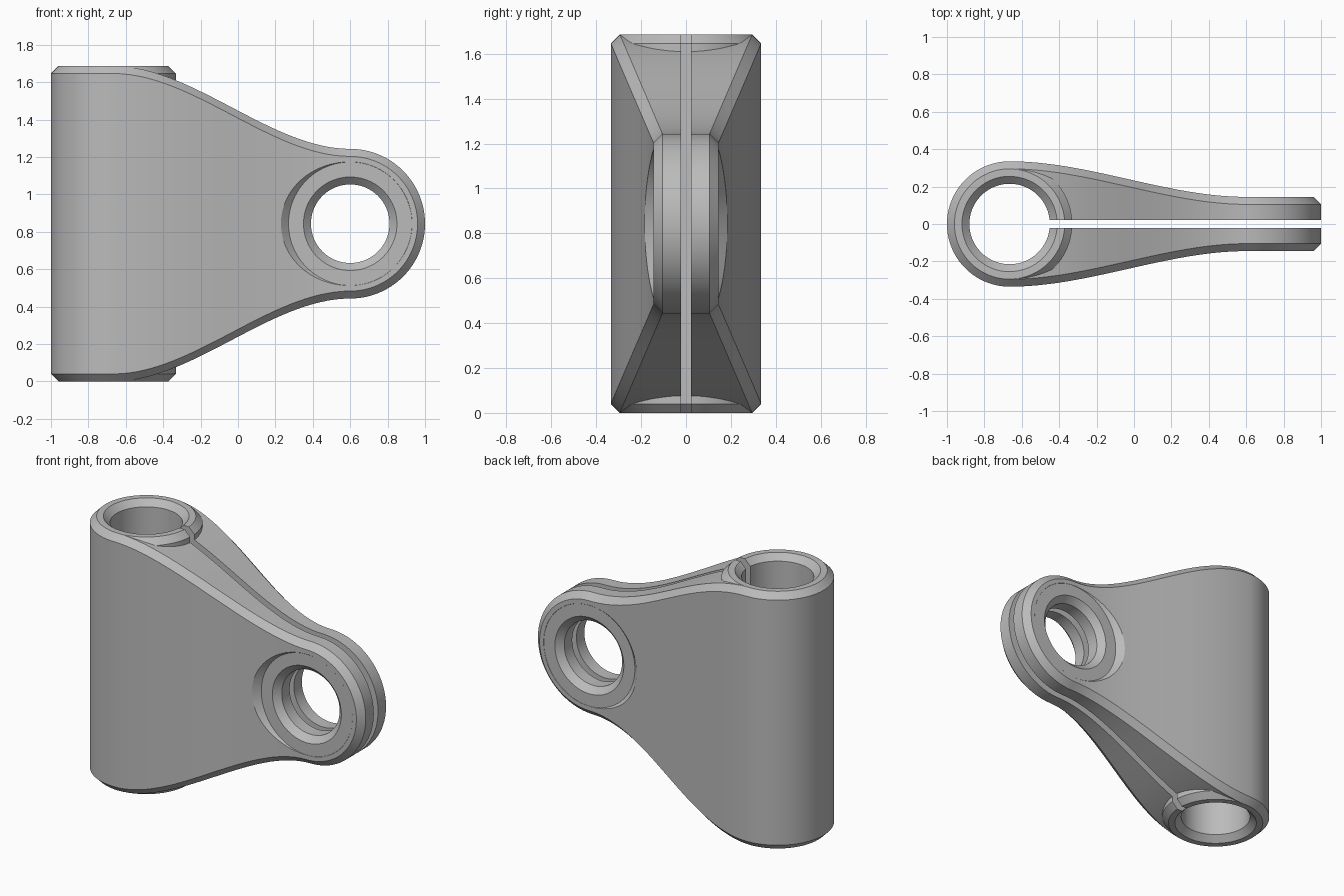
import bpy, bmesh
from math import sin, cos, pi, radians
from mathutils import Matrix

if "Cube" in bpy.data.objects:
    bpy.data.objects.remove(bpy.data.objects["Cube"])

# Main dimensions
TUBE_X, TUBE_R, TUBE_H = -0.665, 0.335, 0.843     # upright sleeve
EYE_X, EYE_R, EYE_W = 0.6, 0.4, 0.145             # cross eye
CH = 0.04                                         # chamfer
MID = TUBE_H                                      # height of the mid plane

grey = bpy.data.materials.new("plain grey")
grey.use_nodes = True
colour = (0.5, 0.5, 0.5, 1)
grey.diffuse_color = colour
grey.node_tree.nodes["Principled BSDF"].inputs["Base Color"].default_value = colour


def finish(name, bm):
    bmesh.ops.remove_doubles(bm, verts=bm.verts, dist=1e-5)
    bmesh.ops.recalc_face_normals(bm, faces=bm.faces)
    mesh = bpy.data.meshes.new(name)
    bm.to_mesh(mesh)
    bm.free()
    mesh.materials.append(grey)
    obj = bpy.data.objects.new(name, mesh)
    bpy.context.collection.objects.link(obj)
    return obj


def skin(bm, rings):
    for a, b in zip(rings, rings[1:]):
        for i in range(len(a)):
            j = (i + 1) % len(a)
            bm.faces.new((a[i], a[j], b[j], b[i]))


def lathe(name, half_profile, x, along_y=False, steps=96):
    """Turn a profile of (radius, offset), mirrored about the mid plane."""
    profile = [(r, -h) for r, h in reversed(half_profile)] + half_profile
    bm = bmesh.new()
    rings = [[bm.verts.new((r * cos(2 * pi * k / steps), r * sin(2 * pi * k / steps), h))
              for k in range(steps)] for r, h in profile]
    skin(bm, rings)
    bm.faces.new(rings[0])
    bm.faces.new(rings[-1])
    if along_y:
        bmesh.ops.rotate(bm, verts=bm.verts, matrix=Matrix.Rotation(pi / 2, 3, 'X'))
    bmesh.ops.translate(bm, verts=bm.verts, vec=(x, 0, MID))
    return finish(name, bm)


def section(bm, xs, ys, zs, xt, yt, zt):
    """Chamfered rectangle: side corners (s) and top corners (t)."""
    pts = [(xs, ys, zs), (xt, yt, zt), (xt, -yt, zt), (xs, -ys, zs),
           (xs, -ys, -zs), (xt, -yt, -zt), (xt, yt, -zt), (xs, ys, -zs)]
    return [bm.verts.new((x, y, z + MID)) for x, y, z in pts]


def boolean(target, tool, operation):
    mod = target.modifiers.new(operation, 'BOOLEAN')
    mod.object, mod.operation, mod.solver = tool, operation, 'EXACT'
    bpy.context.view_layer.objects.active = target
    bpy.ops.object.modifier_apply(modifier=mod.name)
    bpy.data.objects.remove(tool)


# Body: round back, tapering web, round eye end
bm = bmesh.new()
rings = []
N = 32
for k in range(N, 0, -1):
    a = pi / 2 * k / N
    ri = TUBE_R - CH
    rings.append(section(bm, TUBE_X - TUBE_R * sin(a), TUBE_R * cos(a), TUBE_H - CH,
                         TUBE_X - ri * sin(a), ri * cos(a), TUBE_H))
for k in range(N + 1):
    t = k / N
    s = t * t * (3 - 2 * t)
    x = TUBE_X + (EYE_X - TUBE_X) * t
    w = TUBE_R + (EYE_W - TUBE_R) * s
    h = TUBE_H + (EYE_R - TUBE_H) * s
    rings.append(section(bm, x, w, h - CH, x, w - CH, h))
for k in range(1, N + 1):
    a = pi / 2 * k / N
    ri = EYE_R - CH
    rings.append(section(bm, EYE_X + ri * sin(a), EYE_W, ri * cos(a),
                         EYE_X + EYE_R * sin(a), EYE_W - CH, EYE_R * cos(a)))
skin(bm, rings)
# The end rings fold flat, so close them and weld
bmesh.ops.remove_doubles(bm, verts=bm.verts, dist=1e-5)
bmesh.ops.dissolve_degenerate(bm, dist=1e-5, edges=bm.edges)
bmesh.ops.holes_fill(bm, edges=[e for e in bm.edges if e.is_boundary], sides=0)
body = finish("clamp_body", bm)

# Sleeve rim standing proud of the sloping web
e = 0.0006
boolean(body, lathe("sleeve", [(TUBE_R - e, TUBE_H - CH), (TUBE_R - CH - e, TUBE_H - e)],
                    TUBE_X), 'UNION')

# Upright bore with chamfered mouths
R = 0.215
boolean(body, lathe("sleeve_bore", [(R, TUBE_H - CH), (R + 2 * CH, TUBE_H + CH)],
                    TUBE_X), 'DIFFERENCE')

# Cross bore with chamfered mouths and a sloped recess around them
f = EYE_W - 0.001
boolean(body, lathe("eye_bore", [(0.21, f - CH), (0.25, f), (0.33, f), (0.43, f + 0.1)],
                    EYE_X, along_y=True), 'DIFFERENCE')

# Clamping slot from the upright bore through the eye
bm = bmesh.new()
bmesh.ops.create_cube(bm, size=1)
bmesh.ops.scale(bm, verts=bm.verts, vec=(1.8, 0.044, 2))
bmesh.ops.translate(bm, verts=bm.verts, vec=(TUBE_X + 0.9, 0, MID))
boolean(body, finish("slot", bm), 'DIFFERENCE')

bpy.ops.object.select_all(action='DESELECT')
body.select_set(True)
bpy.context.view_layer.objects.active = body
bpy.ops.object.shade_smooth_by_angle(angle=radians(25))
